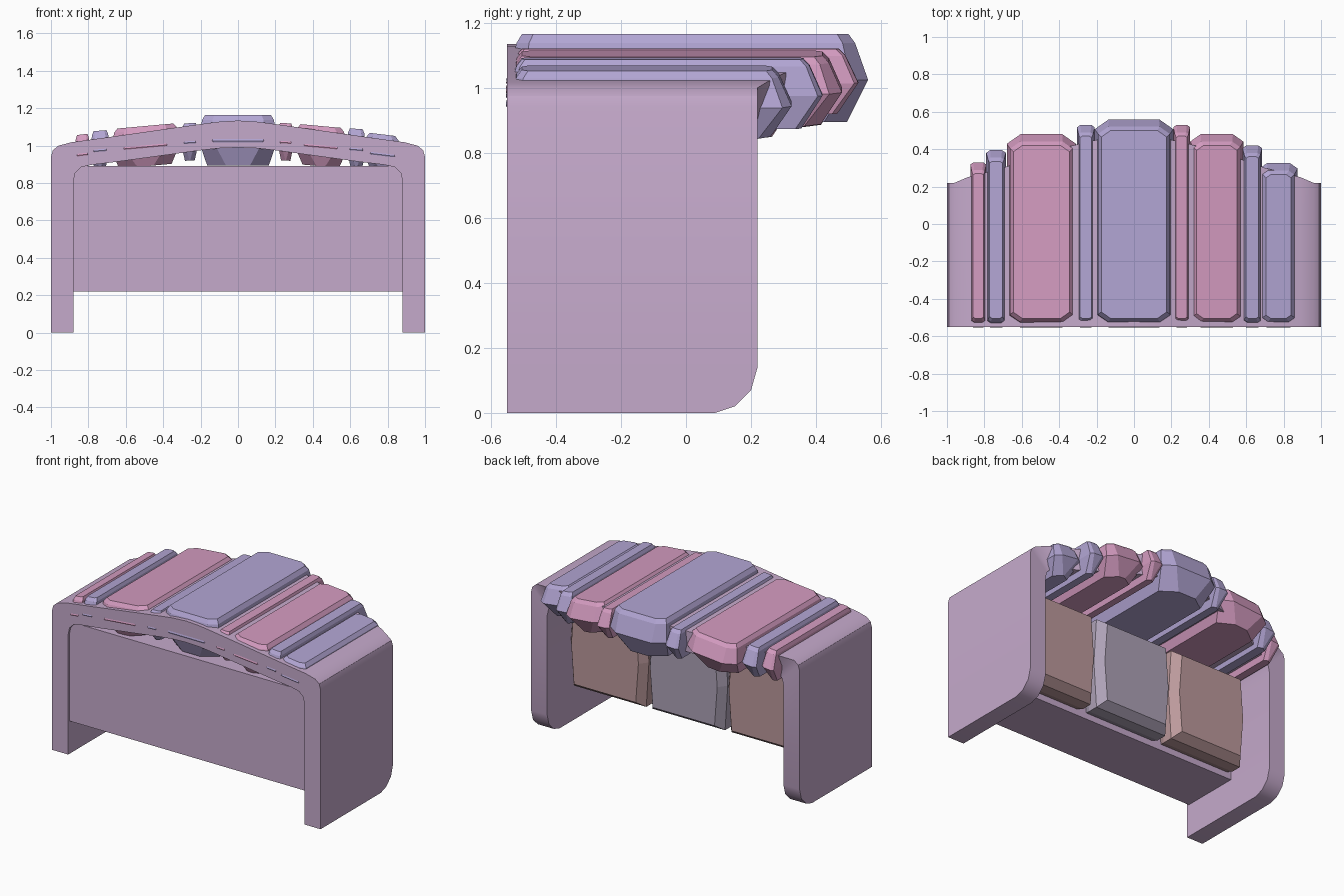
import bpy, bmesh
from math import radians

if "Cube" in bpy.data.objects:
    bpy.data.objects.remove(bpy.data.objects["Cube"])


def material(name, rgb):
    m = bpy.data.materials.new(name)
    m.diffuse_color = (*rgb, 1)
    m.use_nodes = True
    m.node_tree.nodes["Principled BSDF"].inputs["Base Color"].default_value = m.diffuse_color
    return m


LILAC = material("lilac", (0.56, 0.40, 0.60))
VIOLET = material("violet", (0.45, 0.38, 0.66))
PINK = material("pink", (0.66, 0.33, 0.53))
SALMON = material("salmon", (0.50, 0.32, 0.33))
MAUVE = material("mauve", (0.42, 0.36, 0.47))


def finish(name, bm, mat, angle=None):
    bmesh.ops.recalc_face_normals(bm, faces=bm.faces)
    me = bpy.data.meshes.new(name)
    bm.to_mesh(me)
    bm.free()
    ob = bpy.data.objects.new(name, me)
    bpy.context.collection.objects.link(ob)
    me.materials.append(mat)
    if angle:
        bpy.ops.object.select_all(action='DESELECT')
        ob.select_set(True)
        bpy.context.view_layer.objects.active = ob
        bpy.ops.object.shade_smooth_by_angle(angle=radians(angle))
    return ob


def skin(bm, rings):
    """Join equal closed rings of points into a capped solid."""
    loops = [[bm.verts.new(p) for p in r] for r in rings]
    for a, b in zip(loops, loops[1:]):
        n = len(a)
        for i in range(n):
            j = (i + 1) % n
            bm.faces.new((a[i], a[j], b[j], b[i]))
    bm.faces.new(loops[0])
    bm.faces.new(loops[-1])


def octagon(x0, x1, y0, y1, cx, cy):
    return [(x0 + cx, y0), (x1 - cx, y0), (x1, y0 + cy), (x1, y1 - cy),
            (x1 - cx, y1), (x0 + cx, y1), (x0, y1 - cy), (x0, y0 + cy)]


# arched frame: half path of (outer x, outer z, inner x, inner z, back y)
half = [(1, 0, .88, 0, .09), (1, .02, .88, .02, .15), (1, .07, .88, .07, .20),
        (1, .14, .88, .14, .22), (1, .94, .88, .81, .22), (.99, .975, .87, .855, .22),
        (.96, 1.0, .84, .885, .22), (.89, 1.018, .78, .898, .25),
        (.70, 1.044, .66, .912, .30), (.45, 1.08, .44, .942, .39),
        (.20, 1.115, .20, .975, .45), (.10, 1.128, .10, .986, .47)]
path = half + [(0, 1.134, 0, .99, .47)] + [(-a, b, -c, d, e) for a, b, c, d, e in half[::-1]]
bm = bmesh.new()
skin(bm, [[(ox, -.55, oz), (ox, y, oz), (ix, y, iz), (ix, -.55, iz)]
          for ox, oz, ix, iz, y in path])
finish("arched_frame", bm, LILAC, 30)

# thick front wall
bm = bmesh.new()
skin(bm, [[(x, y, z) for x, y in ((-.88, -.535), (.88, -.535), (.88, -.14), (-.88, -.14))]
          for z in (.22, .89)])
finish("front_wall", bm, LILAC)


# roof slabs: x range, back tip y, bottom z, top z, tilt, material
slabs = [(-.875, -.79, .33, .85, 1.06, .12, PINK),
         (-.79, -.685, .395, .875, 1.08, .08, VIOLET),
         (-.68, -.31, .48, .89, 1.105, .09, PINK),
         (-.305, -.21, .53, .92, 1.12, .05, VIOLET),
         (-.21, .21, .56, .895, 1.165, 0, VIOLET),
         (.21, .30, .53, .92, 1.12, -.05, PINK),
         (.30, .585, .48, .89, 1.105, -.09, PINK),
         (.58, .685, .42, .875, 1.09, -.08, VIOLET),
         (.67, .875, .325, .85, 1.06, -.12, VIOLET)]
for k, (x0, x1, yb, zb, zt, tilt, mat) in enumerate(slabs):
    w, h, xc = x1 - x0, zt - zb, (x0 + x1) / 2
    s = min(1, w / .2)
    rings = []
    for f, ix, iy in ((0, .045, .065), (.48, 0, 0), (.9, .018, .04), (1, .035, .06)):
        ix *= s
        c = min(.10, w * .26) * (1 - .5 * f)
        ring = octagon(x0 + ix, x1 - ix, -.553 + iy * .8, yb - iy, c, c * .7)
        rings.append([(x, y, zb + f * h + tilt * (x - xc)) for x, y in ring])
    bm = bmesh.new()
    skin(bm, rings)
    finish(f"roof_slab_{k + 1}", bm, mat)

# padded blocks on the back of the wall
for name, xc, mat in (("left", -.587, SALMON), ("middle", 0, MAUVE), ("right", .587, SALMON)):
    rings = []
    for y, i in ((-.2, .03), (-.1, .0), (-.03, .0), (.025, .04)):
        x0, x1, z0, z1 = xc - .29 + i, xc + .29 - i, .25 + i, .86 - i
        xs, zc = (x0, x1), (z0 + z1) / 2
        b = .02
        rings.append([(x0 + b, y, z0), (x1 - b, y, z0), (x1, y, zc), (x1 - b, y, z1),
                      (x0 + b, y, z1), (x0, y, zc)])
    bm = bmesh.new()
    skin(bm, rings)
    finish(f"back_pad_{name}", bm, mat)
